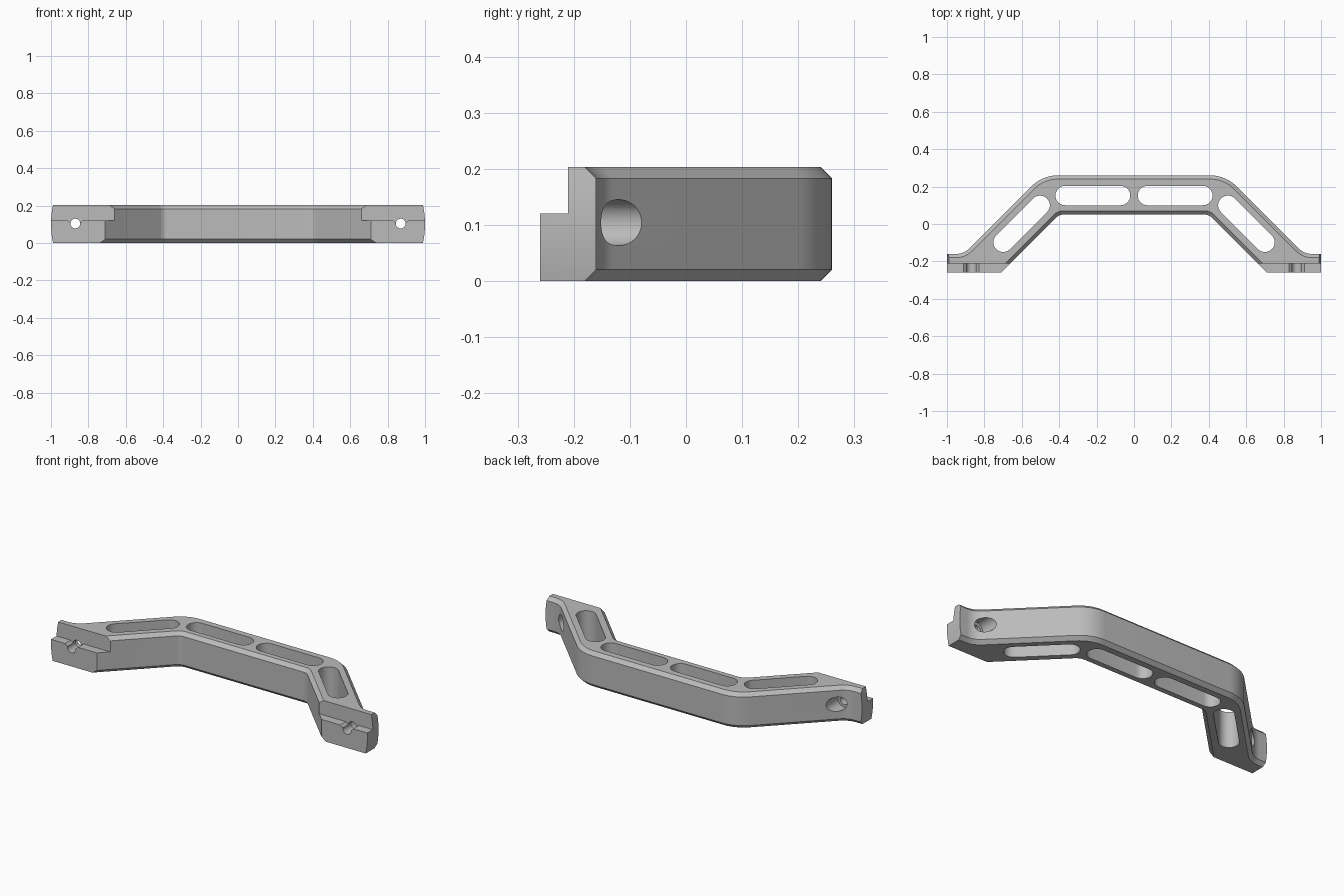
import bpy, bmesh
from math import pi, sin, cos, sqrt, tan
from mathutils import Vector, Matrix

if "Cube" in bpy.data.objects:
    bpy.data.objects.remove(bpy.data.objects["Cube"])

HEIGHT, CHAMFER = 0.203, 0.02
MID = HEIGHT / 2

grey = bpy.data.materials.new("grey_plastic")
grey.use_nodes = True
colour = (0.5, 0.5, 0.5, 1)
grey.diffuse_color = colour
grey.node_tree.nodes["Principled BSDF"].inputs["Base Color"].default_value = colour


def fillet(before, corner, after, radius, steps=10):
    """Points of a round that replaces one corner."""
    b, c, a = Vector(before), Vector(corner), Vector(after)
    u, v = (b - c).normalized(), (a - c).normalized()
    half = u.angle(v) / 2
    centre = c + (u + v).normalized() * radius / sin(half)
    start = c + u * radius / tan(half) - centre
    end = c + v * radius / tan(half) - centre
    sweep = start.angle_signed(end)  # clockwise positive
    return [tuple(centre + Matrix.Rotation(-sweep * i / steps, 2) @ start)
            for i in range(steps + 1)]


def outline(inset, end_x):
    """Plan of the handle, with the long sides moved inward by inset."""
    top, foot, under = 0.26 - inset, -0.16 - inset, 0.05 + inset
    outer, inner = 0.75 - inset * sqrt(2), 0.45 + inset * sqrt(2)
    shoulder, ankle = (outer - top, top), (outer - foot, foot)
    armpit, toe = (inner - under, under), (inner + 0.26, -0.26)
    half = fillet((0, top), shoulder, ankle, 0.2 - inset)
    half += fillet(shoulder, ankle, (end_x, foot), 0.1 + inset)
    half += [(end_x, foot), (end_x, -0.26), toe]
    half += fillet(toe, armpit, (0, under), 0.05 + inset)
    return half + [(-x, y) for x, y in reversed(half)]


def loft(name, layers):
    """Closed solid through rings of equal point count."""
    bm = bmesh.new()
    rings = [[bm.verts.new(p) for p in ring] for ring in layers]
    for low, high in zip(rings, rings[1:]):
        for i in range(len(low)):
            j = (i + 1) % len(low)
            bm.faces.new((low[i], low[j], high[j], high[i]))
    bm.faces.new(rings[0])
    bm.faces.new(rings[-1])
    bmesh.ops.recalc_face_normals(bm, faces=bm.faces)
    mesh = bpy.data.meshes.new(name)
    bm.to_mesh(mesh)
    bm.free()
    mesh.materials.append(grey)
    obj = bpy.data.objects.new(name, mesh)
    bpy.context.collection.objects.link(obj)
    return obj


def circle(radius, x, z, count=40):
    return [(x + radius * cos(2 * pi * i / count), z + radius * sin(2 * pi * i / count))
            for i in range(count)]


def slot(start, end, radius, steps=14):
    a, b = Vector(start), Vector(end)
    along = (b - a).normalized()
    arc = [Matrix.Rotation(pi / 2 + pi * i / steps, 2) @ along * radius
           for i in range(steps + 1)]
    return [tuple(a + p) for p in arc] + [tuple(b - p) for p in arc]


def cut(body, name, points, low, high, axis):
    """Subtract a prism that runs along y or z."""
    place = (lambda p, t: (p[0], p[1], t)) if axis == "z" else (lambda p, t: (p[0], t, p[1]))
    cutter = loft(name, [[place(p, t) for p in points] for t in (low, high)])
    cutter.hide_render = True
    mod = body.modifiers.new(name, "BOOLEAN")
    mod.operation, mod.solver, mod.object = "DIFFERENCE", "EXACT", cutter
    bpy.ops.object.modifier_apply(modifier=mod.name)
    bpy.data.objects.remove(cutter)


# Handle body: chamfered long sides and slightly bowed ends
levels = [0, CHAMFER] + [CHAMFER + (HEIGHT - 2 * CHAMFER) * i / 6 for i in range(1, 7)] + [HEIGHT]
rings = []
for z in levels:
    inset = max(0, CHAMFER - min(z, HEIGHT - z))
    end_x = 1 - 0.011 * ((z - MID) / MID) ** 2
    rings.append([(x, y, z) for x, y in outline(inset, end_x)])
handle = loft("handle", rings)
bpy.context.view_layer.objects.active = handle
handle.select_set(True)

# Cuts on each side
for side in (1, -1):
    bolt = 0.87 * side
    cut(handle, "grip_slot", slot((0.072 * side, 0.152), (0.368 * side, 0.152), 0.052),
        -0.1, 0.4, "z")
    cut(handle, "leg_slot", slot((0.502 * side, 0.1), (0.7 * side, -0.098), 0.052),
        -0.1, 0.4, "z")
    # Ledge on the mounting foot
    cut(handle, "foot_step", [(0.5 * side, 0.12), (1.2 * side, 0.12),
                              (1.2 * side, 0.4), (0.5 * side, 0.4)], -0.4, -0.21, "y")
    # Notch in the ledge, bolt hole and recess for the bolt head
    cut(handle, "ledge_notch", [(bolt, 0.085), (bolt + 0.052, 0.13), (bolt - 0.052, 0.13)],
        -0.4, -0.21, "y")
    cut(handle, "bolt_hole", circle(0.026, bolt, 0.104), -0.4, 0, "y")
    cut(handle, "bolt_recess", circle(0.041, bolt, 0.104), -0.185, 0.02, "y")

bpy.ops.object.shade_smooth_by_angle(angle=pi / 6)
